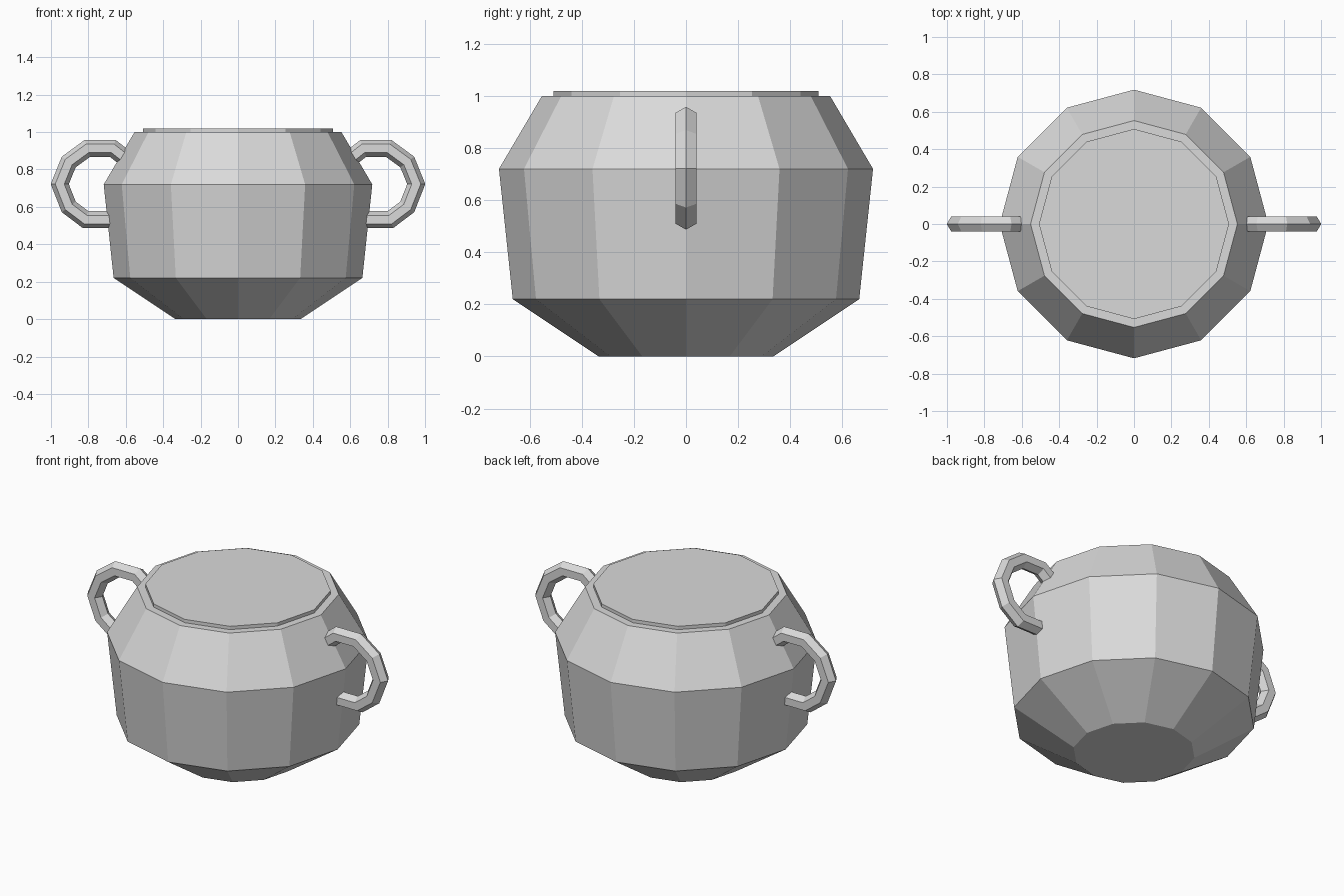
import bpy, bmesh, math
from mathutils import Vector

cube = bpy.data.objects.get("Cube")
if cube:
    bpy.data.objects.remove(cube, do_unlink=True)

SIDES = 12

# Single clay colour
clay = bpy.data.materials.new("light_grey_clay")
clay.use_nodes = True
clay.diffuse_color = (0.7, 0.7, 0.7, 1)
clay.node_tree.nodes["Principled BSDF"].inputs["Base Color"].default_value = (0.7, 0.7, 0.7, 1)


def loft(name, rings):
    """Skin a list of rings of points and cap both ends."""
    bm = bmesh.new()
    loops = [[bm.verts.new(p) for p in ring] for ring in rings]
    for a, b in zip(loops, loops[1:]):
        n = len(a)
        for i in range(n):
            j = (i + 1) % n
            bm.faces.new((a[i], a[j], b[j], b[i]))
    bm.faces.new(loops[0])
    bm.faces.new(loops[-1])
    bmesh.ops.recalc_face_normals(bm, faces=bm.faces)
    mesh = bpy.data.meshes.new(name)
    bm.to_mesh(mesh)
    bm.free()
    mesh.materials.append(clay)
    obj = bpy.data.objects.new(name, mesh)
    bpy.context.collection.objects.link(obj)
    return obj


def turned(name, profile):
    """Faceted solid of revolution from (radius, height) pairs."""
    steps = [2 * math.pi * i / SIDES for i in range(SIDES)]
    return loft(name, [[(r * math.cos(a), r * math.sin(a), z) for a in steps]
                       for r, z in profile])


def handle(name, side):
    """Six-sided tube swept along a bent path in the xz plane."""
    path = [Vector((x, 0, z)) for x, z in (
        (0.57, 0.83), (0.615, 0.87), (0.67, 0.913), (0.805, 0.913),
        (0.905, 0.84), (0.953, 0.722), (0.905, 0.60), (0.815, 0.532),
        (0.675, 0.532), (0.60, 0.58))]
    rings = []
    for i, p in enumerate(path):
        d_in = (p - path[max(i - 1, 0)]).normalized()
        d_out = (path[min(i + 1, len(path) - 1)] - p).normalized()
        tangent = (d_in + d_out).normalized()
        normal = Vector((-tangent.z, 0, tangent.x))
        # Widen at each bend so the tube keeps its thickness
        mitre = 1 / max(tangent.dot(d_out if d_out.length else d_in), 0.5)
        ring = []
        for k in range(6):
            a = math.pi * k / 3
            q = p + normal * (0.045 * mitre * math.cos(a))
            ring.append((q.x * side, 0.046 * math.sin(a), q.z))
        rings.append(ring)
    return loft(name, rings)


# Pot body and raised lid
turned("pot_body", [(0.335, 0), (0.665, 0.22), (0.718, 0.72), (0.553, 1.0)])
turned("lid", [(0.508, 0.98), (0.508, 1.02)])

# Side handles
handle("left_handle", 1)
handle("right_handle", -1)
